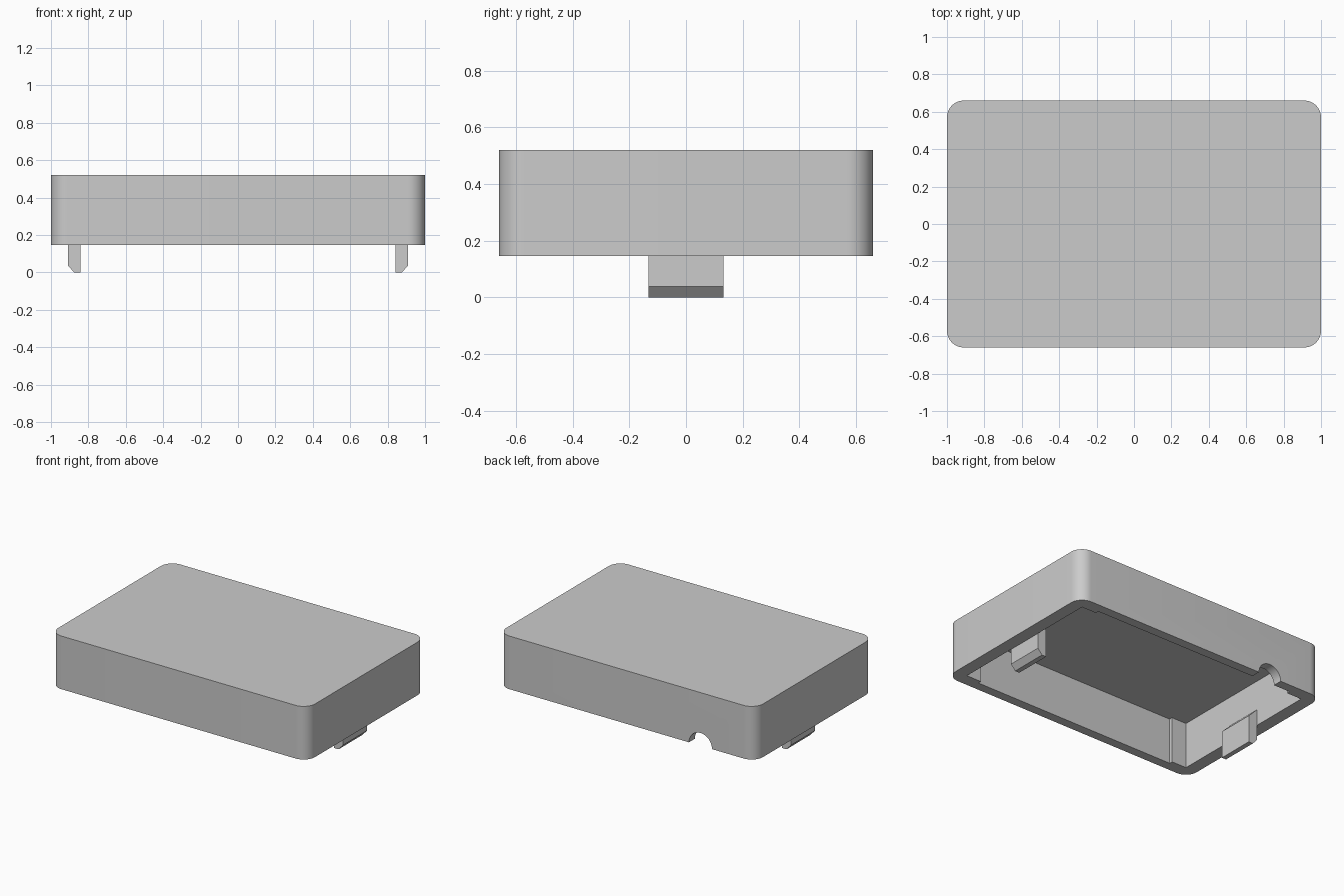
import bpy, bmesh, math
from mathutils import Matrix

cube = bpy.data.objects.get("Cube")
if cube:
    bpy.data.objects.remove(cube, do_unlink=True)

RIM, TOP, CEILING = 0.146, 0.52, 0.47
HALF_X, HALF_Y, WALL = 1.0, 0.66, 0.09

grey = bpy.data.materials.new("plain grey")
grey.use_nodes = True
grey.diffuse_color = (0.6, 0.6, 0.6, 1)
grey.node_tree.nodes["Principled BSDF"].inputs["Base Color"].default_value = grey.diffuse_color


def add_object(name, bm):
    bmesh.ops.recalc_face_normals(bm, faces=bm.faces)
    mesh = bpy.data.meshes.new(name)
    bm.to_mesh(mesh)
    bm.free()
    mesh.materials.append(grey)
    obj = bpy.data.objects.new(name, mesh)
    bpy.context.collection.objects.link(obj)
    return obj


def extrude(name, points, direction):
    bm = bmesh.new()
    face = bm.faces.new([bm.verts.new(p) for p in points])
    result = bmesh.ops.extrude_face_region(bm, geom=[face], use_keep_orig=True)
    moved = [v for v in result["geom"] if isinstance(v, bmesh.types.BMVert)]
    bmesh.ops.translate(bm, verts=moved, vec=direction)
    return add_object(name, bm)


# Rounded outer shell
bm = bmesh.new()
bmesh.ops.create_cube(bm, size=1, matrix=Matrix.Translation((0, 0, (RIM + TOP) / 2))
                      @ Matrix.Diagonal((2 * HALF_X, 2 * HALF_Y, TOP - RIM, 1)))
upright = [e for e in bm.edges if abs(e.verts[0].co.z - e.verts[1].co.z) > 0.1]
bmesh.ops.bevel(bm, geom=upright, offset=WALL, segments=12, profile=0.5, affect='EDGES')
body = add_object("lid_body", bm)

# Cavity outline: long walls are thinner between the corner blocks
ix, iy, step_x, step_y = HALF_X - WALL, HALF_Y - WALL, 0.795, HALF_Y - WALL + 0.024
quarter = [(ix, iy), (step_x, iy), (step_x, step_y)]
outline = quarter + [(-x, y) for x, y in reversed(quarter)]
outline += [(-x, -y) for x, y in outline]
floor = RIM - 0.1
cavity = extrude("cavity_cutter", [(x, y, floor) for x, y in outline], (0, 0, CEILING - floor))

# Cable notch through the back wall
bm = bmesh.new()
bmesh.ops.create_cone(bm, cap_ends=True, segments=48, radius1=0.09, radius2=0.09, depth=0.3,
                      matrix=Matrix.Translation((-0.575, HALF_Y, RIM))
                      @ Matrix.Rotation(math.pi / 2, 4, 'X'))
notch = add_object("notch_cutter", bm)

# Cut the shell and discard the cutters
for cutter in (cavity, notch):
    cutter.hide_render = True
    mod = body.modifiers.new("cut", 'BOOLEAN')
    mod.operation, mod.solver, mod.object = 'DIFFERENCE', 'EXACT', cutter
evaluated = body.evaluated_get(bpy.context.evaluated_depsgraph_get())
body_mesh = bpy.data.meshes.new_from_object(evaluated)
body.modifiers.clear()
body.data = body_mesh
for cutter in (cavity, notch):
    bpy.data.objects.remove(cutter, do_unlink=True)

# Snap clips on the short walls
clip = [(0.842, 0), (0.876, 0), (ix, 0.038), (ix, 0.26), (0.842, 0.192)]
for name, side in (("left_clip", 1), ("right_clip", -1)):
    extrude(name, [(side * x, -0.133, z) for x, z in clip], (0, 0.266, 0))

# Smooth the rounded surfaces, keep the hard edges
bpy.ops.object.select_all(action='DESELECT')
body.select_set(True)
bpy.context.view_layer.objects.active = body
bpy.ops.object.shade_smooth_by_angle(angle=math.radians(30))
